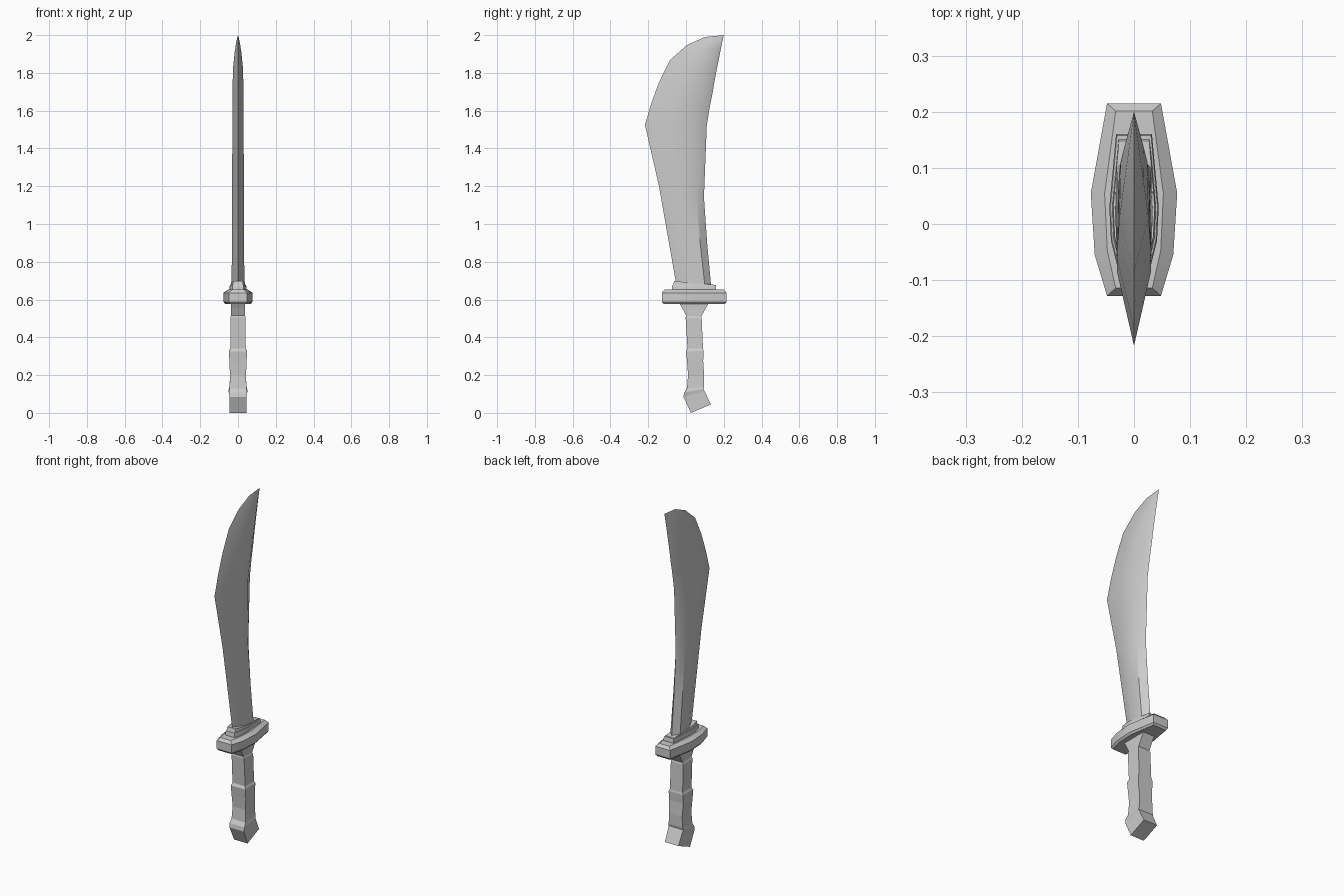
import bpy, bmesh, math


def loft(name, rings, smooth=30):
    """Skin a stack of closed rings (equal point counts) and cap both ends."""
    bm = bmesh.new()
    loops = [[bm.verts.new(p) for p in ring] for ring in rings]
    n = len(loops[0])
    for a, b in zip(loops, loops[1:]):
        for i in range(n):
            j = (i + 1) % n
            bm.faces.new((a[i], a[j], b[j], b[i]))
    bm.faces.new(loops[0])
    bm.faces.new(loops[-1])
    bmesh.ops.remove_doubles(bm, verts=bm.verts, dist=0.0005)
    bmesh.ops.recalc_face_normals(bm, faces=bm.faces)
    me = bpy.data.meshes.new(name)
    bm.to_mesh(me)
    bm.free()
    ob = bpy.data.objects.new(name, me)
    bpy.context.collection.objects.link(ob)
    if smooth:
        bpy.ops.object.select_all(action='DESELECT')
        ob.select_set(True)
        bpy.context.view_layer.objects.active = ob
        bpy.ops.object.shade_smooth_by_angle(angle=math.radians(smooth))
    return ob


# Blade: cutting edge (y, z), spine (y, z), half thickness
blade = [
    (-0.048, 0.66, 0.134, 0.66, 0.034),
    (-0.099, 0.95, 0.112, 0.90, 0.032),
    (-0.143, 1.20, 0.095, 1.143, 0.031),
    (-0.217, 1.524, 0.110, 1.52, 0.030),
    (-0.185, 1.635, 0.124, 1.61, 0.030),
    (-0.143, 1.75, 0.140, 1.69, 0.029),
    (-0.085, 1.868, 0.153, 1.767, 0.026),
    (0.005, 1.947, 0.169, 1.85, 0.018),
    (0.100, 1.99, 0.185, 1.93, 0.009),
    (0.200, 2.00, 0.200, 2.00, 0.0),
]


def blade_ring(ye, ze, ys, zs, h):
    prof = [(0, 0), (1, 0.4), (0.92, 0.82), (0, 1), (-0.92, 0.82), (-1, 0.4)]
    return [(s * h, ye + (ys - ye) * t, ze + (zs - ze) * t) for s, t in prof]


loft("blade", [blade_ring(*r) for r in blade])

# Guard and collars share one mirrored outline style
guard_half = [(0.048, 0.215), (0.077, 0.055), (0.070, -0.055), (0.048, -0.128)]
collar_half = [(0.032, 0.160), (0.044, 0.030), (0.041, -0.03), (0.030, -0.074)]


def plate_ring(half, sx, sy, z, slope=0.0, cy=0.043):
    pts = half + [(-x, y) for x, y in reversed(half)]
    return [(x * sx, cy + (y - cy) * sy, z - slope * (y - cy)) for x, y in pts]


loft("guard", [plate_ring(guard_half, *a) for a in (
    (0.88, 0.95, 0.577), (1, 1, 0.588), (1, 1, 0.636), (0.68, 0.92, 0.652))])
loft("collar", [plate_ring(collar_half, *a) for a in (
    (1, 1, 0.64), (1, 1, 0.67), (0.95, 0.98, 0.676))])
loft("blade_seat", [plate_ring(collar_half, *a) for a in (
    (0.9, 0.97, 0.67), (0.84, 0.90, 0.688, 0.085))])

# Grip: front (y, z), back (y, z), half width
grip = [
    (-0.035, 0.580, 0.120, 0.580, 0.037),
    (-0.022, 0.558, 0.108, 0.558, 0.036),
    (0.000, 0.515, 0.080, 0.510, 0.036),
    (-0.002, 0.505, 0.083, 0.500, 0.040),
    (0.008, 0.340, 0.090, 0.340, 0.041),
    (0.000, 0.325, 0.093, 0.328, 0.047),
    (0.006, 0.270, 0.091, 0.275, 0.046),
    (0.011, 0.200, 0.096, 0.200, 0.042),
    (0.005, 0.130, 0.096, 0.140, 0.045),
    (-0.009, 0.108, 0.093, 0.125, 0.049),
    (-0.013, 0.085, 0.098, 0.115, 0.046),
    (0.026, 0.000, 0.132, 0.045, 0.044),
]
loft("grip", [[(-h, yf, zf), (h, yf, zf), (h, yb, zb), (-h, yb, zb)]
              for yf, zf, yb, zb, h in grip], smooth=0)
